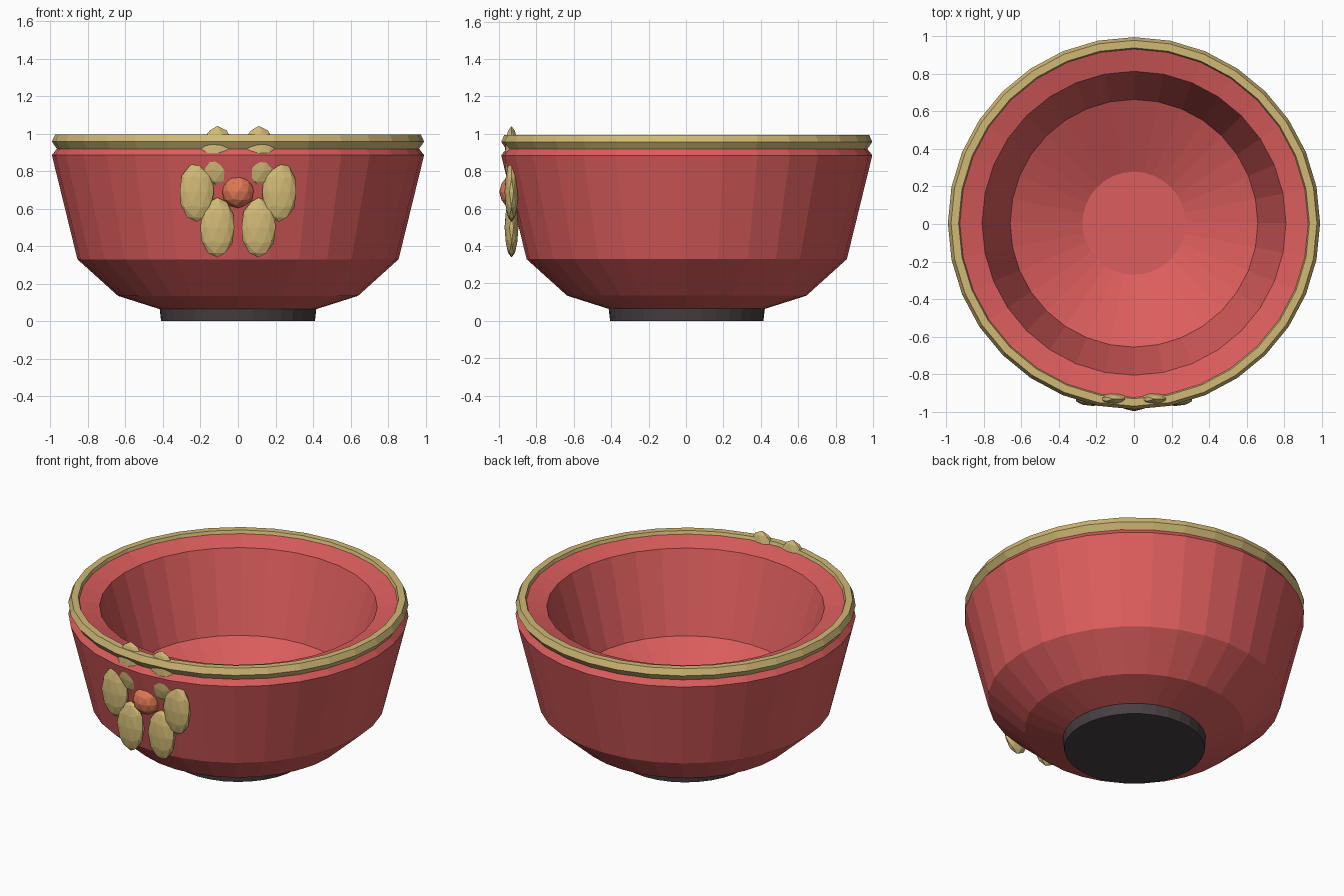
import bpy
from math import sin, cos, pi, radians

if "Cube" in bpy.data.objects:
    bpy.data.objects.remove(bpy.data.objects["Cube"])

SEG = 32
CY = 0.004  # bowl axis, nudged back to balance the flower


def material(name, rgb):
    m = bpy.data.materials.new(name)
    m.diffuse_color = (*rgb, 1)
    m.use_nodes = True
    m.node_tree.nodes["Principled BSDF"].inputs["Base Color"].default_value = m.diffuse_color
    return m


red = material("red_glaze", (0.72, 0.11, 0.11))
gold = material("gold", (0.64, 0.49, 0.18))
orange = material("orange", (0.74, 0.19, 0.09))
dark = material("dark_foot", (0.065, 0.05, 0.055))


def lathe(name, profile, mat, closed=False):
    """Spin an (r, z) profile; open profiles get end caps."""
    n = len(profile)
    verts = [(r * cos(2 * pi * s / SEG), r * sin(2 * pi * s / SEG) + CY, z)
             for r, z in profile for s in range(SEG)]
    faces = []
    for i in range(n if closed else n - 1):
        a, b = i * SEG, (i + 1) % n * SEG
        for s in range(SEG):
            t = (s + 1) % SEG
            faces.append((a + s, a + t, b + t, b + s))
    if not closed:
        faces.append(tuple(reversed(range(SEG))))
        faces.append(tuple(range((n - 1) * SEG, n * SEG)))
    me = bpy.data.meshes.new(name)
    me.from_pydata(verts, [], faces)
    me.materials.append(mat)
    ob = bpy.data.objects.new(name, me)
    bpy.context.collection.objects.link(ob)
    return ob


def blob(name, loc, scale, mat):
    """Low-poly ellipsoid."""
    bpy.ops.mesh.primitive_ico_sphere_add(subdivisions=2, radius=1, location=loc)
    ob = bpy.context.object
    ob.name = name
    ob.scale = scale
    ob.data.materials.append(mat)
    return ob


# Bowl: outer wall up, over the lip, down the inside
lathe("bowl", [(0.42, 0.065), (0.64, 0.135), (0.856, 0.33), (0.992, 0.885),
               (0.965, 0.92), (0.93, 0.975), (0.81, 0.94), (0.66, 0.445),
               (0.275, 0.26)], red)

# Foot ring
lathe("foot", [(0.41, 0.0), (0.418, 0.07)], dark)

# Gold rim band
lathe("rim", [(0.965, 0.918), (0.992, 0.957), (0.975, 0.995), (0.935, 0.995),
              (0.927, 0.97), (0.945, 0.93)], gold, closed=True)

# Six-petal flower on the front; upper petals sink into the wall
for k in range(6):
    a = radians(60 * k)
    blob(f"petal_{k + 1}", (0.22 * cos(a), -0.933, 0.69 + 0.22 * sin(a)),
         (0.095, 0.037, 0.16), gold)
blob("flower_center", (0, -0.93, 0.69), (0.087, 0.068, 0.087), orange)
